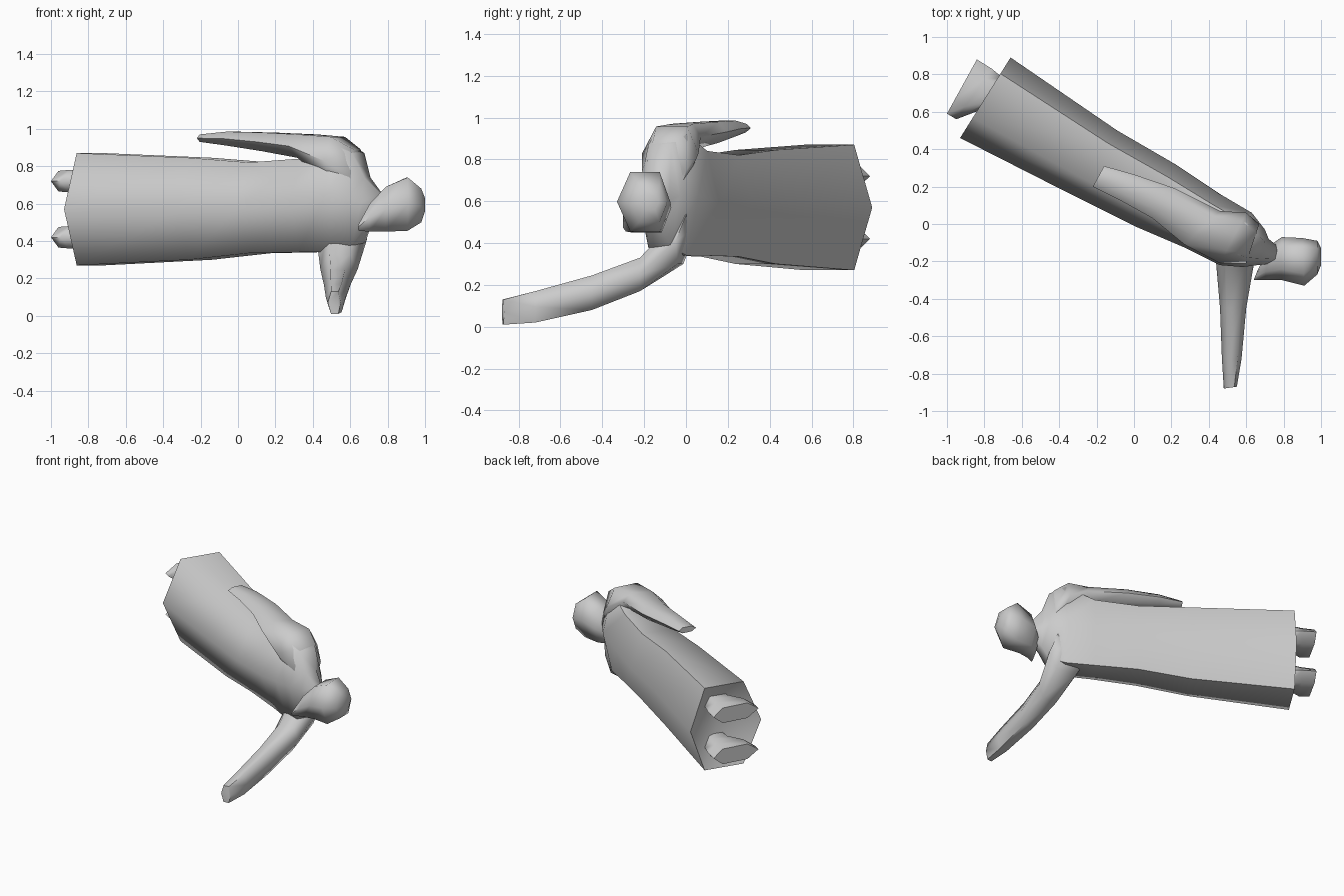
import bpy, math
from mathutils import Vector

if "Cube" in bpy.data.objects:
    bpy.data.objects.remove(bpy.data.objects["Cube"], do_unlink=True)

GREY = (0.6, 0.6, 0.6, 1)
stone = bpy.data.materials.new("plain grey")
stone.use_nodes = True
stone.diffuse_color = GREY
stone.node_tree.nodes["Principled BSDF"].inputs["Base Color"].default_value = GREY


def loft(name, stations, near=0.25, far=0.8, recess=None):
    """Six-sided skin through stations (front x, y, back x, y, low z, high z)."""
    verts, faces = [], []
    for fx, fy, bx, by, low, high in stations:
        f, b, mid = Vector((fx, fy)), Vector((bx, by)), (low + high) / 2
        for t, z in ((0, mid), (near, high), (far, high), (1, mid), (far, low), (near, low)):
            verts.append((*f.lerp(b, t), z))
    for s in range(len(stations) - 1):
        for i in range(6):
            a, b = s * 6 + i, s * 6 + (i + 1) % 6
            faces.append((a, b, b + 6, a + 6))
    if recess:
        # hollow end that tapers inwards to a point
        verts.append(recess)
        faces += [((i + 1) % 6, i, len(verts) - 1) for i in range(6)]
    else:
        faces.append(tuple(reversed(range(6))))
    last = (len(stations) - 1) * 6
    faces.append(tuple(range(last, last + 6)))
    mesh = bpy.data.meshes.new(name)
    mesh.from_pydata(verts, [], faces)
    mesh.materials.append(stone)
    ob = bpy.data.objects.new(name, mesh)
    bpy.context.collection.objects.link(ob)
    bpy.ops.object.select_all(action="DESELECT")
    ob.select_set(True)
    bpy.context.view_layer.objects.active = ob
    bpy.ops.object.mode_set(mode="EDIT")
    bpy.ops.mesh.select_all(action="SELECT")
    bpy.ops.mesh.normals_make_consistent(inside=False)
    bpy.ops.object.mode_set(mode="OBJECT")
    bpy.ops.object.shade_smooth_by_angle(angle=math.radians(72))
    return ob


# Robe and torso, hem to neck
loft("robe", [
    (-.93, .46, -.66, .89, .27, .87),
    (-.32, .15, -.09, .50, .30, .845),
    (.00, -.01, .22, .32, .335, .82),
    (.28, -.13, .46, .16, .34, .84),
    (.46, -.22, .63, .06, .34, .92),
    (.58, -.23, .70, -.03, .38, .87),
    (.66, -.22, .72, -.08, .47, .74),
    (.75, -.21, .77, -.12, .53, .66),
], recess=(-.68, .60, .57))

# Head with its pointed chin
loft("head", [
    (.64, -.30, .66, -.25, .455, .49),
    (.70, -.30, .72, -.12, .45, .60),
    (.79, -.30, .79, -.07, .45, .69),
    (.91, -.33, .90, -.075, .455, .74),
    (.98, -.27, .98, -.09, .50, .68),
    (1.0, -.22, 1.0, -.13, .56, .63),
])

# Raised arm lying back along the robe
loft("right_arm", [
    (-.22, .20, -.16, .31, .93, .97),
    (-.08, .13, .00, .265, .91, .985),
    (.10, .03, .22, .19, .88, .98),
    (.27, -.11, .46, .07, .845, .97),
    (.46, -.21, .60, .06, .70, .957),
    (.60, -.21, .67, .00, .60, .89),
])

# Lower arm reaching forwards
loft("left_arm", [
    (.48, -.88, .55, -.87, .01, .13),
    (.47, -.72, .575, -.72, .02, .17),
    (.46, -.45, .60, -.45, .08, .245),
    (.44, -.22, .64, -.22, .17, .33),
    (.42, .00, .69, -.05, .30, .52),
    (.44, .06, .66, .00, .45, .62),
])

# Two matching feet under the hem
for side, z in (("right", .72), ("left", .42)):
    loft(side + "_foot", [
        (-1.0, .59, -.84, .88, z - .055, z + .055),
        (-.95, .56, -.76, .83, z - .06, z + .06),
        (-.82, .61, -.70, .78, z - .065, z + .065),
        (-.66, .53, -.58, .66, z - .05, z + .05),
    ])
